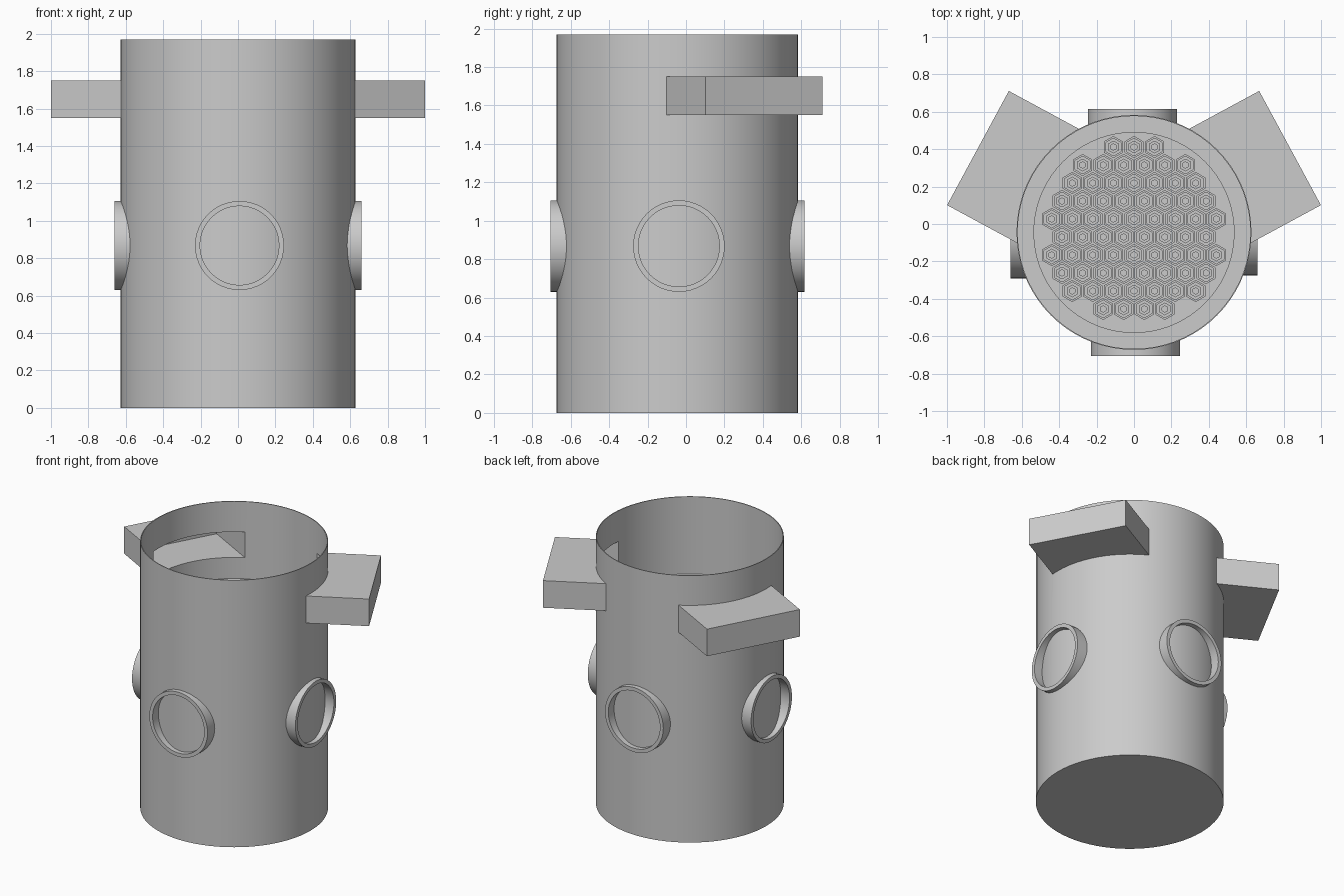
import bpy, bmesh
from math import radians, pi, cos, sin
from mathutils import Matrix, Vector

if "Cube" in bpy.data.objects:
    bpy.data.objects.remove(bpy.data.objects["Cube"])

CY = -0.045          # vessel axis in y
R, H, T = 0.628, 1.97, 0.006
AXIS = Matrix.Translation((0, CY, 0))


def finish(name, bm, smooth=True):
    bmesh.ops.recalc_face_normals(bm, faces=bm.faces)
    me = bpy.data.meshes.new(name)
    bm.to_mesh(me)
    bm.free()
    ob = bpy.data.objects.new(name, me)
    bpy.context.collection.objects.link(ob)
    if smooth:
        smooth_edges(ob)
    return ob


def smooth_edges(ob):
    bpy.ops.object.select_all(action='DESELECT')
    ob.select_set(True)
    bpy.context.view_layer.objects.active = ob
    bpy.ops.object.shade_smooth_by_angle(angle=radians(30))


def lathe(bm, profile, n, matrix, closed=False, cap=False, phase=0.0):
    """Revolve (radius, height) points around local z."""
    rings = [[bm.verts.new(matrix @ Vector((r * cos(2 * pi * i / n + phase),
                                            r * sin(2 * pi * i / n + phase), z)))
              for i in range(n)] for r, z in profile]
    pairs = list(zip(rings, rings[1:])) + ([(rings[-1], rings[0])] if closed else [])
    for a, b in pairs:
        for i in range(n):
            j = (i + 1) % n
            bm.faces.new((a[i], a[j], b[j], b[i]))
    if cap:
        bm.faces.new(rings[0])
        bm.faces.new(rings[-1])


def cylinder(name, r, z0, z1):
    bm = bmesh.new()
    lathe(bm, [(r, z0), (r, z1)], 72, AXIS, cap=True)
    return finish(name, bm, False)


def duct_block(name, angle, inset):
    """Radial box; inset shrinks it to make the hollow."""
    r0, r1 = 0.45, 0.9485 - inset
    bm = bmesh.new()
    bmesh.ops.create_cube(bm, size=1, matrix=AXIS @ Matrix.Rotation(angle, 4, 'Z')
                          @ Matrix.Translation(((r0 + r1) / 2, 0, 1.65))
                          @ Matrix.Diagonal((r1 - r0, 0.694 - 2 * inset, 0.2 - 2 * inset, 1)))
    return finish(name, bm, False)


def boolean(ob, other, op):
    m = ob.modifiers.new(op, 'BOOLEAN')
    m.operation, m.object, m.solver = op, other, 'EXACT'
    bpy.context.view_layer.objects.active = ob
    bpy.ops.object.modifier_apply(modifier=m.name)
    bpy.data.objects.remove(other)


# Vessel shell with two hollow side ducts
vessel = cylinder("vessel", R, 0, H)
angles = (radians(28.4), radians(180 - 28.4))
for a in angles:
    boolean(vessel, duct_block("duct", a, 0), 'UNION')
boolean(vessel, cylinder("bore", R - T, 0.02, H + 0.2), 'DIFFERENCE')
for a in angles:
    boolean(vessel, duct_block("duct_hollow", a, T), 'DIFFERENCE')
smooth_edges(vessel)

# Four nozzle rings around the vessel
for k, side in enumerate(("front", "right", "back", "left")):
    m = (AXIS @ Matrix.Rotation(k * pi / 2, 4, 'Z')
         @ Matrix.Translation((0.008, 0, 0.868)) @ Matrix.Rotation(pi / 2, 4, 'X'))
    bm = bmesh.new()
    lathe(bm, [(0.238, 0.56), (0.238, 0.661), (0.211, 0.661), (0.211, 0.56)], 48, m, closed=True)
    finish(side + "_nozzle", bm)

# Inner barrel forming a ledge, and the core floor
bm = bmesh.new()
lathe(bm, [(R - T, 0.02), (R - T, 1.4), (0.535, 1.4), (0.535, 0.02)], 72, AXIS, closed=True)
finish("core_barrel", bm)
smooth_edges(cylinder("core_floor", 0.535, 0.25, 0.3))

# Hexagonal rod assemblies in staggered rows
TOP = 1.3
rod = [(0.059, 0.3), (0.059, TOP), (0.047, TOP), (0.047, TOP - 0.04), (0.034, TOP - 0.04),
       (0.034, TOP), (0.017, TOP), (0.017, TOP - 0.03)]
bm = bmesh.new()
for row, count in enumerate((3, 6, 7, 8, 9, 8, 9, 8, 7, 4)):
    for c in range(count):
        x = (c - (count - 1) / 2) * 0.11
        m = Matrix.Translation((x, 0.4115 - 0.0962 * row, 0))
        lathe(bm, rod, 6, m, cap=True, phase=pi / 2)
finish("fuel_rods", bm, False)
